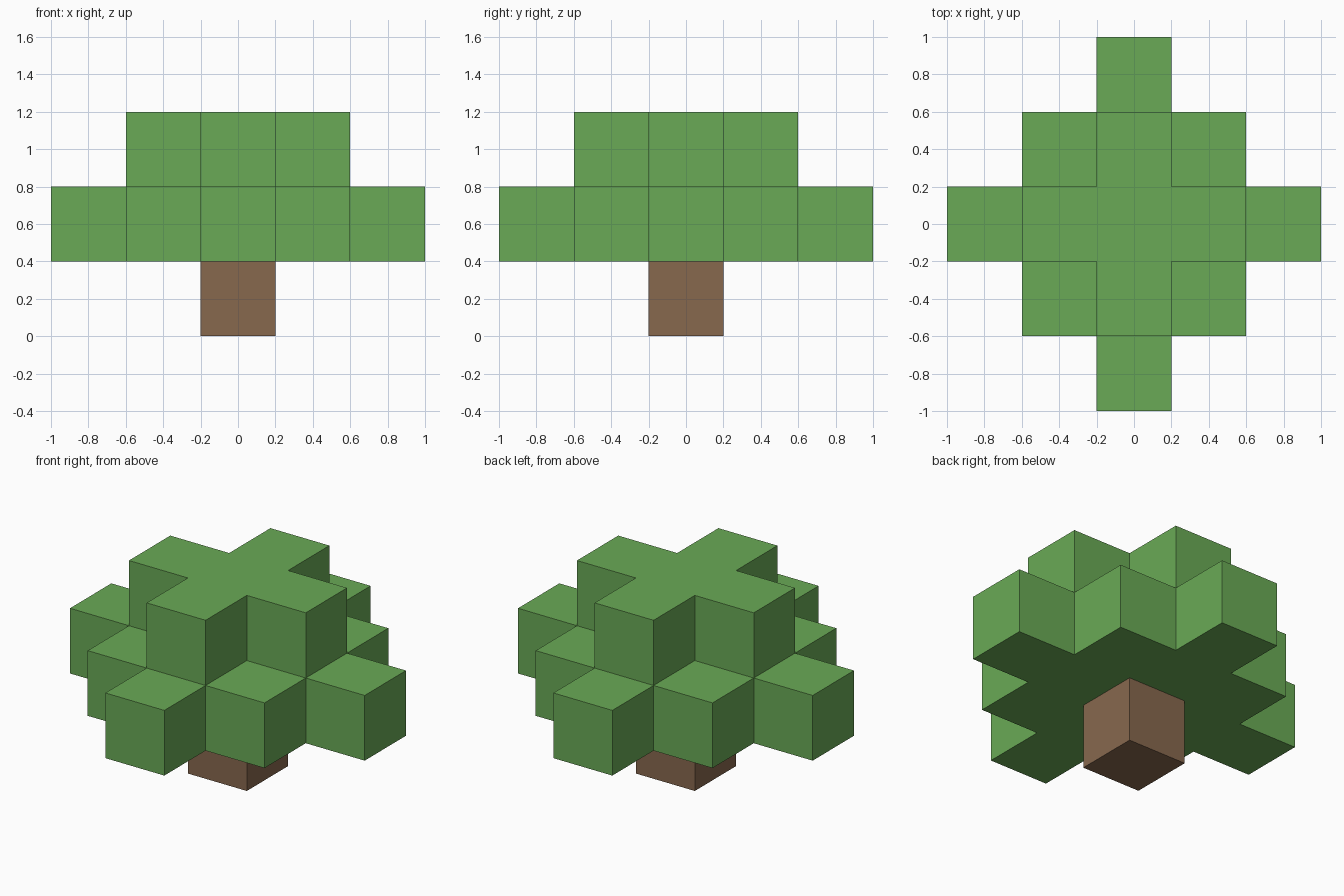
import bpy
import bmesh

UNIT = 0.4  # edge length of one block

default = bpy.data.objects.get("Cube")
if default:
    bpy.data.objects.remove(default, do_unlink=True)


def make_material(name, rgb):
    mat = bpy.data.materials.new(name)
    mat.use_nodes = True
    color = (*rgb, 1)
    mat.diffuse_color = color
    bsdf = next(n for n in mat.node_tree.nodes if n.type == "BSDF_PRINCIPLED")
    bsdf.inputs["Base Color"].default_value = color
    return mat


def stepped_outline(reach):
    """Counter-clockwise stepped diamond reaching this many blocks from the centre."""
    quarter = []
    for k in range(reach + 1):
        x = reach - k + 0.5
        quarter += [(x, k - 0.5), (x, k + 0.5)]
    quarter.pop()  # shared with the next quarter
    outline = []
    for _ in range(4):
        outline += quarter
        quarter = [(-y, x) for x, y in quarter]
    return outline


def make_tier(name, reach, level, mat):
    """One-block-high prism with a stepped diamond footprint."""
    bm = bmesh.new()
    outline = stepped_outline(reach)
    bottom, top = [
        [bm.verts.new((x * UNIT, y * UNIT, z * UNIT)) for x, y in outline]
        for z in (level, level + 1)
    ]
    bm.faces.new(bottom[::-1])
    bm.faces.new(top)
    count = len(outline)
    for i in range(count):
        j = (i + 1) % count
        bm.faces.new((bottom[i], bottom[j], top[j], top[i]))
    mesh = bpy.data.meshes.new(name)
    bm.to_mesh(mesh)
    bm.free()
    mesh.materials.append(mat)
    obj = bpy.data.objects.new(name, mesh)
    bpy.context.collection.objects.link(obj)
    return obj


leaf_green = make_material("leaf_green", (0.144, 0.402, 0.093))
bark_brown = make_material("bark_brown", (0.242, 0.138, 0.076))

# Trunk block, wide lower foliage, cross-shaped upper foliage
make_tier("trunk", 0, 0, bark_brown)
make_tier("lower_foliage", 2, 1, leaf_green)
make_tier("upper_foliage", 1, 2, leaf_green)
